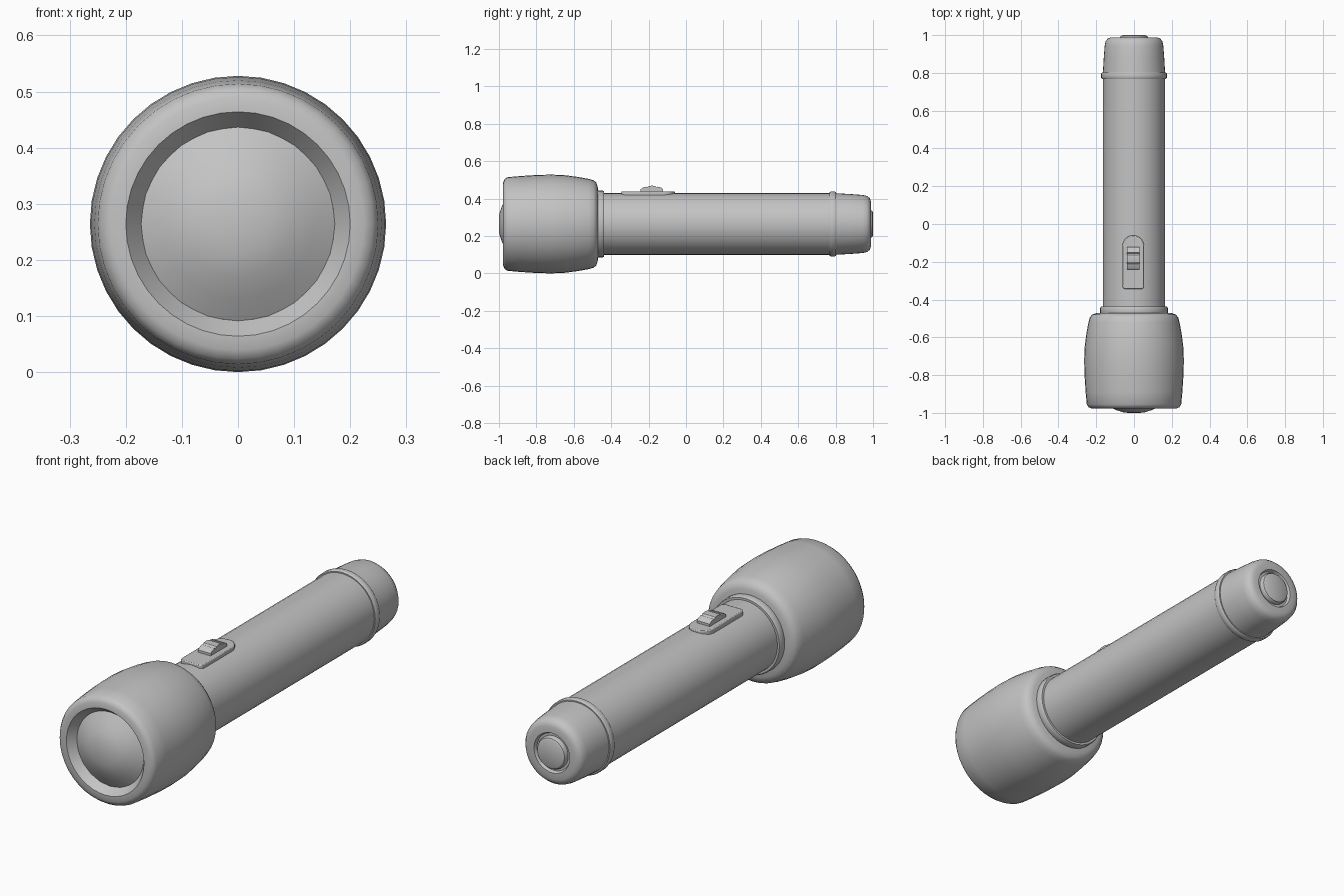
import bpy, bmesh, math

if "Cube" in bpy.data.objects:
    bpy.data.objects.remove(bpy.data.objects["Cube"])

AXIS_Z = 0.264  # height of the long axis

grey = bpy.data.materials.new("plain_grey")
grey.diffuse_color = (0.55, 0.55, 0.55, 1)
grey.use_nodes = True
grey.node_tree.nodes["Principled BSDF"].inputs["Base Color"].default_value = grey.diffuse_color


def finish(name, bm, angle=35, bevel=0):
    """Turn a bmesh into a named, shaded object."""
    bmesh.ops.recalc_face_normals(bm, faces=bm.faces)
    mesh = bpy.data.meshes.new(name)
    bm.to_mesh(mesh)
    bm.free()
    obj = bpy.data.objects.new(name, mesh)
    bpy.context.collection.objects.link(obj)
    mesh.materials.append(grey)
    bpy.ops.object.select_all(action='DESELECT')
    obj.select_set(True)
    bpy.context.view_layer.objects.active = obj
    if bevel:
        mod = obj.modifiers.new("soft_edges", 'BEVEL')
        mod.width = bevel
        mod.segments = 2
        mod.limit_method = 'ANGLE'
        mod.angle_limit = math.radians(50)
    bpy.ops.object.shade_smooth_by_angle(angle=math.radians(angle))
    return obj


def lathe(name, profile, sides=40, angle=35):
    """Spin (radius, y) points around the long axis; radius 0 makes a pole."""
    bm = bmesh.new()
    rings = []
    for r, y in profile:
        n = sides if r > 0 else 1
        rings.append([bm.verts.new((r * math.sin(math.tau * i / sides), y,
                                    AXIS_Z + r * math.cos(math.tau * i / sides)))
                      for i in range(n)])
    for a, b in zip(rings, rings[1:]):
        for i in range(sides):
            j = (i + 1) % sides
            quad = [a[i % len(a)], a[j % len(a)], b[j % len(b)], b[i % len(b)]]
            bm.faces.new(list(dict.fromkeys(quad)))
    return finish(name, bm, angle)


def prism(name, outline, offset, angle=35, bevel=0):
    """Extrude a closed outline of 3D points along an offset."""
    bm = bmesh.new()
    face = bm.faces.new([bm.verts.new(p) for p in outline])
    new = bmesh.ops.extrude_face_region(bm, geom=[face])["geom"]
    bmesh.ops.translate(bm, vec=offset,
                        verts=[v for v in new if isinstance(v, bmesh.types.BMVert)])
    return finish(name, bm, angle, bevel)


# Bulging head with a recessed mouth
lathe("head", [(0.172, -0.94), (0.200, -0.978), (0.225, -0.977), (0.240, -0.970),
               (0.250, -0.955), (0.256, -0.89), (0.262, -0.80), (0.264, -0.72),
               (0.261, -0.65), (0.252, -0.58), (0.241, -0.52), (0.234, -0.495),
               (0.222, -0.480), (0.200, -0.472), (0.150, -0.470)])

# Domed lens with a small blunt centre
lathe("lens", [(0.174, -0.94), (0.135, -0.964), (0.095, -0.985), (0.05, -0.999),
               (0, -1.0)], sides=20)

# Collar between head and handle
lathe("collar", [(0.15, -0.48), (0.176, -0.48), (0.179, -0.472), (0.179, -0.446),
                 (0.175, -0.438), (0.160, -0.438)])

# Handle tube
lathe("handle", [(0.165, -0.46), (0.165, 0.79)])

# Raised ring in front of the end cap
lathe("cap_ring", [(0.160, 0.768), (0.170, 0.768), (0.174, 0.775), (0.174, 0.795),
                   (0.170, 0.802), (0.160, 0.802)])

# Tapered end cap with a round recess
lathe("end_cap", [(0.165, 0.795), (0.160, 0.88), (0.155, 0.945), (0.150, 0.968),
                  (0.139, 0.982), (0.122, 0.988), (0.092, 0.988), (0.086, 0.974),
                  (0, 0.974)])

# Button inside the recess
lathe("end_button", [(0.075, 0.973), (0.075, 0.985), (0.070, 0.995), (0.060, 1.0),
                     (0, 1.0)])

# Switch plate: round at the back, small corner radii at the front
CX, HALF = -0.004, 0.057
plate = [(CX + HALF * math.cos(math.pi * i / 14),
          -0.117 + HALF * math.sin(math.pi * i / 14)) for i in range(15)]
for side, start in ((-1, 180), (1, 270)):
    for k in range(4):
        t = math.radians(start + 30 * k)
        plate.append((CX + side * (HALF - 0.018) + 0.018 * math.cos(t),
                      -0.327 + 0.018 * math.sin(t)))
prism("switch_plate", [(x, y, 0.405) for x, y in plate], (0, 0, 0.034), bevel=0.004)

# Thumb slider: arched block with a stepped grip
grip = [(-0.242, 0.430), (-0.242, 0.450), (-0.232, 0.458), (-0.212, 0.464),
        (-0.208, 0.460), (-0.200, 0.467), (-0.182, 0.469), (-0.164, 0.467),
        (-0.156, 0.460), (-0.152, 0.464), (-0.132, 0.458), (-0.122, 0.450),
        (-0.122, 0.430)]
prism("thumb_slider", [(CX - 0.033, y, z) for y, z in grip], (0.066, 0, 0), angle=25)
